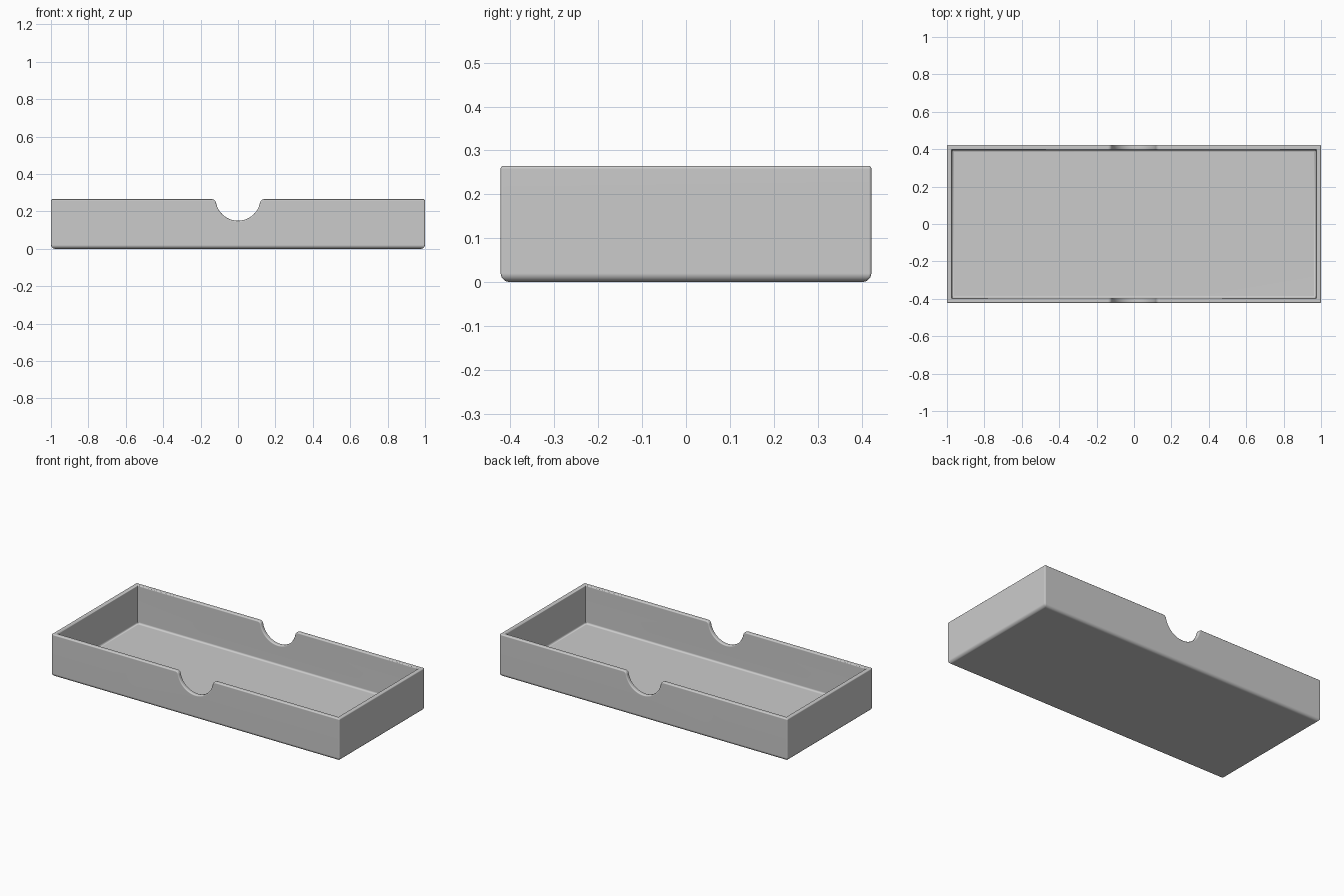
import bpy, bmesh, math
from math import pi, sin, cos

if "Cube" in bpy.data.objects:
    bpy.data.objects.remove(bpy.data.objects["Cube"], do_unlink=True)

LENGTH, DEPTH, HEIGHT = 2.0, 0.845, 0.265
WALL, FLOOR = 0.027, 0.025
NOTCH_R, NOTCH_Z, LIP_R = 0.12, 0.27, 0.022
BEVEL = 0.02


def make_object(name, bm):
    bmesh.ops.recalc_face_normals(bm, faces=bm.faces)
    mesh = bpy.data.meshes.new(name)
    bm.to_mesh(mesh)
    bm.free()
    obj = bpy.data.objects.new(name, mesh)
    bpy.context.collection.objects.link(obj)
    return obj


def extrude_profile(name, points, half_y):
    """Solid made by sweeping an (x, z) outline along y."""
    bm = bmesh.new()
    face = bm.faces.new([bm.verts.new((x, -half_y, z)) for x, z in points])
    grown = bmesh.ops.extrude_face_region(bm, geom=[face])["geom"]
    verts = [v for v in grown if isinstance(v, bmesh.types.BMVert)]
    bmesh.ops.translate(bm, verts=verts, vec=(0, 2 * half_y, 0))
    return make_object(name, bm)


def arc(cx, cz, r, start, end, steps):
    angles = [start + (end - start) * i / steps for i in range(steps + 1)]
    return [(cx + r * cos(a), cz + r * sin(a)) for a in angles]


def apply_modifier(obj, mod):
    bpy.ops.object.select_all(action="DESELECT")
    obj.select_set(True)
    bpy.context.view_layer.objects.active = obj
    bpy.ops.object.modifier_apply(modifier=mod.name)


# Outline with a round finger notch and softened lips
lip_z = HEIGHT - LIP_R
lip_x = math.sqrt((NOTCH_R + LIP_R) ** 2 - (NOTCH_Z - lip_z) ** 2)
touch = math.atan2(NOTCH_Z - lip_z, lip_x)
right_lip = arc(lip_x, lip_z, LIP_R, pi / 2, pi - touch, 8)
bowl = arc(0, NOTCH_Z, NOTCH_R, -touch, touch - pi, 28)
left_lip = [(-x, z) for x, z in reversed(right_lip)]
half = LENGTH / 2
outline = [(-half, 0), (half, 0), (half, HEIGHT)]
outline += right_lip + bowl[1:-1] + left_lip + [(-half, HEIGHT)]
tray = extrude_profile("tray", outline, DEPTH / 2)

# Hollow the inside
inner = half - WALL
cavity = extrude_profile("cavity_cutter", [(-inner, FLOOR), (inner, FLOOR), (inner, 1), (-inner, 1)],
                         DEPTH / 2 - WALL)
cavity.hide_render = True
cut = tray.modifiers.new("hollow", "BOOLEAN")
cut.operation = "DIFFERENCE"
cut.solver = "EXACT"
cut.object = cavity
apply_modifier(tray, cut)
bpy.data.objects.remove(cavity, do_unlink=True)

# Choose how strongly each edge is rounded
bm = bmesh.new()
bm.from_mesh(tray.data)
bmesh.ops.remove_doubles(bm, verts=bm.verts, dist=0.0001)
weight = bm.edges.layers.float.new("bevel_weight_edge")
for edge in bm.edges:
    if len(edge.link_faces) != 2 or edge.calc_face_angle() < math.radians(40):
        continue
    low, high = sorted(v.co.z for v in edge.verts)
    if high < 0.01:
        edge[weight] = 1.0       # underside
    elif high < FLOOR + 0.01:
        edge[weight] = 0.6       # floor fillet
    elif low > 0.1:
        edge[weight] = 0.35      # rim and notch
    elif abs(edge.verts[0].co.x) > half - 0.005:
        edge[weight] = 0.3       # outer corners
bm.to_mesh(tray.data)
bm.free()

bevel = tray.modifiers.new("rounding", "BEVEL")
bevel.limit_method = "WEIGHT"
bevel.width = BEVEL
bevel.segments = 3
bevel.use_clamp_overlap = False
apply_modifier(tray, bevel)

# Smooth roundings with flat walls
bpy.ops.object.shade_smooth_by_angle(angle=math.radians(35))
normals = tray.modifiers.new("flat_walls", "WEIGHTED_NORMAL")
normals.keep_sharp = True

grey = bpy.data.materials.new("plain_grey")
grey.use_nodes = True
colour = (0.6, 0.6, 0.6, 1)
grey.diffuse_color = colour
grey.node_tree.nodes["Principled BSDF"].inputs["Base Color"].default_value = colour
tray.data.materials.clear()
tray.data.materials.append(grey)
